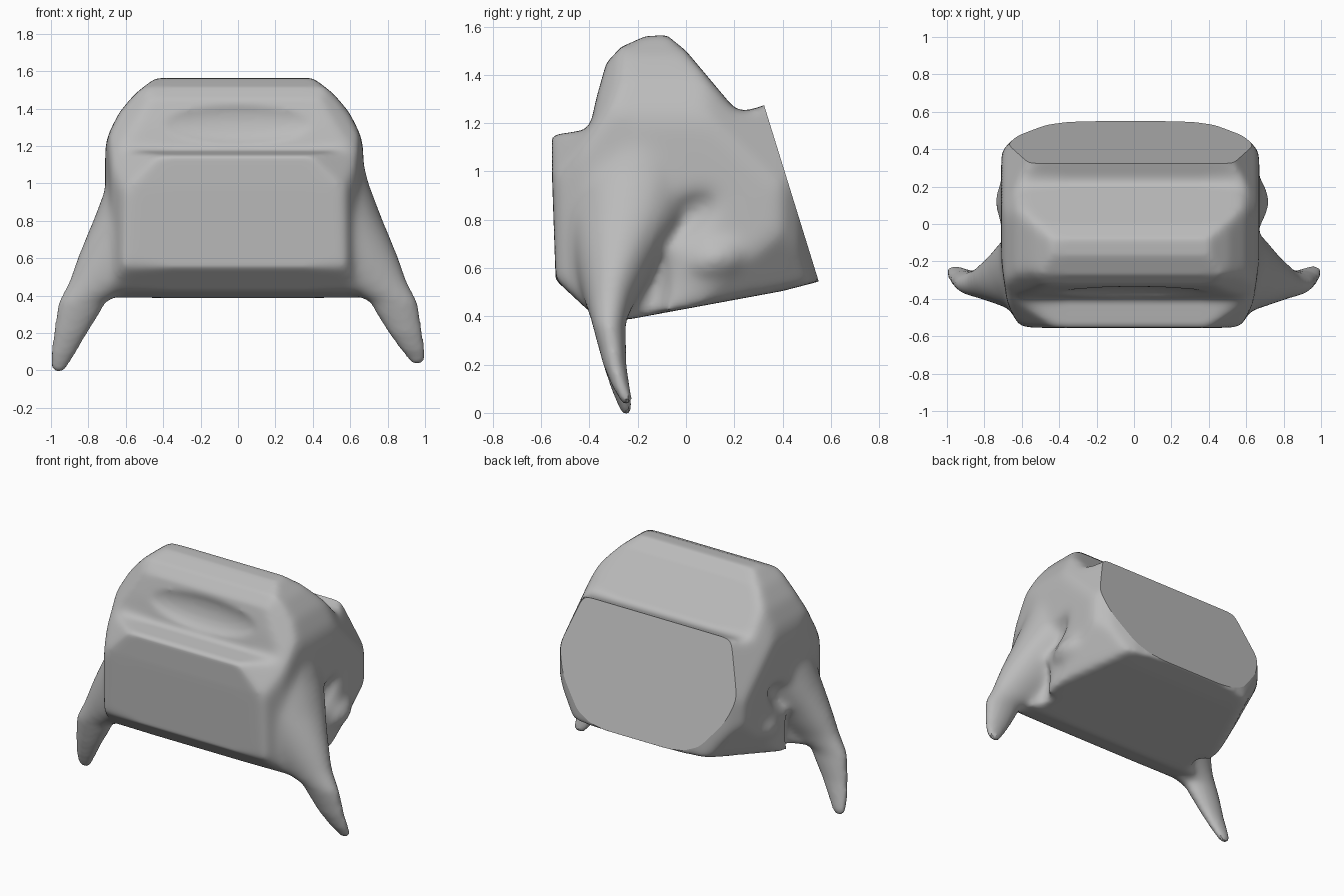
import bpy
import bmesh
import math
from mathutils import Vector, Matrix

if "Cube" in bpy.data.objects:
    bpy.data.objects.remove(bpy.data.objects["Cube"], do_unlink=True)

grey = bpy.data.materials.new("plain grey")
grey.use_nodes = True
grey.diffuse_color = (0.5, 0.5, 0.5, 1)
grey.node_tree.nodes["Principled BSDF"].inputs["Base Color"].default_value = (0.5, 0.5, 0.5, 1)


def add_object(name, bm):
    bmesh.ops.recalc_face_normals(bm, faces=bm.faces[:])
    mesh = bpy.data.meshes.new(name)
    bm.to_mesh(mesh)
    bm.free()
    obj = bpy.data.objects.new(name, mesh)
    bpy.context.collection.objects.link(obj)
    return obj


def prism(name, outline, place):
    """Extrude a 2D outline through the whole body; place maps (a, b, depth) to 3D."""
    bm = bmesh.new()
    near, far = [[bm.verts.new(place(a, b, d)) for a, b in outline] for d in (-1.2, 1.2)]
    bm.faces.new(near)
    bm.faces.new(far)
    for i in range(len(near)):
        j = (i + 1) % len(near)
        bm.faces.new((near[i], near[j], far[j], far[i]))
    return add_object(name, bm)


def mirrored(half):
    return half + [(-a, b) for a, b in reversed(half)]


def ellipsoid(bm, center, radii, tilt):
    matrix = (Matrix.Translation(center) @ Matrix.Rotation(math.radians(tilt), 4, "X")
              @ Matrix.Diagonal((*radii, 1)))
    bmesh.ops.create_uvsphere(bm, u_segments=32, v_segments=16, radius=1, matrix=matrix)


def loft(bm, sections, side):
    """Join horizontal ellipses (x, y, z, rx, ry) into a closed limb."""
    count = 20
    rings = []
    for x, y, z, rx, ry in sections:
        ring = []
        for k in range(count):
            t = math.tau * k / count
            ring.append(bm.verts.new((side * (x + rx * math.cos(t)), y + ry * math.sin(t), z)))
        rings.append(ring)
    bm.faces.new(rings[0])
    bm.faces.new(rings[-1])
    for upper, lower in zip(rings, rings[1:]):
        for k in range(count):
            n = (k + 1) % count
            bm.faces.new((upper[k], upper[n], lower[n], lower[k]))


def slice_off(bm, point, normal):
    """Cut away everything beyond a plane, close the cut and keep its rim crisp."""
    cut = bmesh.ops.bisect_plane(bm, geom=bm.verts[:] + bm.edges[:] + bm.faces[:],
                                 plane_co=Vector(point), plane_no=Vector(normal),
                                 clear_outer=True)
    rim = [e for e in cut["geom_cut"] if isinstance(e, bmesh.types.BMEdge)]
    for edge in rim:
        edge.smooth = False
    bmesh.ops.triangle_fill(bm, edges=rim, use_beauty=True)
    bmesh.ops.recalc_face_normals(bm, faces=bm.faces[:])


def bake(obj):
    """Replace the mesh by its modified version."""
    graph = bpy.context.evaluated_depsgraph_get()
    mesh = bpy.data.meshes.new_from_object(obj.evaluated_get(graph))
    obj.modifiers.clear()
    obj.data = mesh


def carve(obj, cutters, operation):
    for cutter in cutters:
        cutter.hide_render = True
        mod = obj.modifiers.new("carve", "BOOLEAN")
        mod.operation = operation
        mod.solver = "EXACT"
        mod.object = cutter
    bake(obj)
    for cutter in cutters:
        bpy.data.objects.remove(cutter, do_unlink=True)


def ramp(value, low, high):
    return min(1, max(0, (value - low) / (high - low)))


# Body outlines: from the side, the front and the top
side_outline = [(-0.555, 1.15), (-0.40, 1.175), (-0.37, 1.31), (-0.33, 1.45), (-0.27, 1.515),
                (-0.17, 1.56), (-0.08, 1.565), (0.0, 1.50), (0.21, 1.25), (0.25, 1.25),
                (0.33, 1.277), (0.40, 1.295), (0.65, 0.57), (0.40, 0.505), (-0.25, 0.385),
                (-0.40, 0.42), (-0.54, 0.55), (-0.555, 0.98)]
front_outline = mirrored([(0.72, 0.36), (0.70, 0.60), (0.70, 1.15), (0.675, 1.26),
                          (0.615, 1.38), (0.53, 1.48), (0.44, 1.55), (0.35, 1.60)])
top_outline = mirrored([(0.56, -0.60), (0.61, -0.52), (0.66, -0.42), (0.69, -0.2),
                        (0.69, 0.39), (0.61, 0.47), (0.45, 0.53), (0.2, 0.565)])
body = prism("body", side_outline, lambda a, b, d: (d, a, b))
carve(body, [prism("front_cutter", front_outline, lambda a, b, d: (a - 0.02, d, b)),
             prism("top_cutter", top_outline, lambda a, b, d: (a - 0.02, b, d + 0.8))],
      "INTERSECT")

# Slanted corners: front upper, rear upper and rear lower
bm = bmesh.new()
bm.from_mesh(body.data)
corners = [((0.40, -0.55, 1.16), (1, -1.57, 1)),
           ((0.55, 0.32, 1.27), (0.65, 0.31, 0.32)),
           ((0.67, 0.42, 0.75), (1.3, 0.64, -0.77))]
for side in (1, -1):
    for (x, y, z), (nx, ny, nz) in corners:
        slice_off(bm, (side * x - 0.015, y, z), (side * nx, ny, nz))
bm.to_mesh(body.data)
bm.free()

# Flank hollows, the troughs behind the legs and the shallow brow dent
hollows = [((0.75, -0.02, 0.80), (0.13, 0.22, 0.10), 33),
           ((0.74, -0.14, 0.50), (0.13, 0.09, 0.22), -10)]
dents = []
for side in (1, -1):
    for (x, y, z), radii, tilt in hollows:
        bm = bmesh.new()
        ellipsoid(bm, (side * x - 0.015, y, z), radii, tilt)
        dents.append(add_object("flank_cutter", bm))
bm = bmesh.new()
ellipsoid(bm, (0, -0.40, 1.33), (0.46, 0.07, 0.13), -10)
dents.append(add_object("brow_cutter", bm))
carve(body, dents, "DIFFERENCE")

# Tapering legs and rounded knobs
bm = bmesh.new()
bm.from_mesh(body.data)
for side in (1, -1):
    lift = 0.04 if side > 0 else 0.0
    loft(bm, [(0.45, -0.17, 1.12, 0.22, 0.24), (0.45, -0.20, 1.00, 0.25, 0.28),
              (0.46, -0.24, 0.82, 0.31, 0.26), (0.53, -0.29, 0.62, 0.325, 0.18),
              (0.68, -0.315, 0.47, 0.23, 0.11), (0.83, -0.32, 0.37, 0.13, 0.07),
              (0.895, -0.295, 0.20, 0.09, 0.048),
              (0.935, -0.27, 0.09 + lift / 2, 0.065, 0.036),
              (0.957, -0.25, 0.02 + lift, 0.045, 0.026),
              (0.957, -0.247, lift - 0.005, 0.025, 0.016)], side)
    ellipsoid(bm, (side * 0.61 - 0.01, 0.12, 0.64), (0.125, 0.16, 0.10), 15)
bmesh.ops.recalc_face_normals(bm, faces=bm.faces[:])
bm.to_mesh(body.data)
bm.free()

# Fuse everything into one skin
remesh = body.modifiers.new("fuse", "REMESH")
remesh.mode = "VOXEL"
remesh.voxel_size = 0.015
soften = body.modifiers.new("soften", "SMOOTH")
soften.factor = 0.5
soften.iterations = 6
bake(body)

# Melt the flanks and leg roots further, sparing the thin feet
flanks = body.vertex_groups.new(name="flanks")
for vert in body.data.vertices:
    x, y, z = vert.co
    flanks.add([vert.index], ramp(abs(x), 0.35, 0.58) * ramp(z, 0.3, 0.5), "REPLACE")
melt = body.modifiers.new("melt", "SMOOTH")
melt.factor = 0.5
melt.iterations = 45
melt.vertex_group = "flanks"
bake(body)

# Slice the back off flat
bm = bmesh.new()
bm.from_mesh(body.data)
for edge in bm.edges:
    edge.smooth = True
slice_off(bm, (0, 0.325, 1.27), (0, 0.71, 0.22))
bm.to_mesh(body.data)
bm.free()

body.data.materials.clear()
body.data.materials.append(grey)
for poly in body.data.polygons:
    poly.material_index = 0
bpy.ops.object.select_all(action="DESELECT")
body.select_set(True)
bpy.context.view_layer.objects.active = body
bpy.ops.object.shade_smooth_by_angle(angle=math.radians(35))
